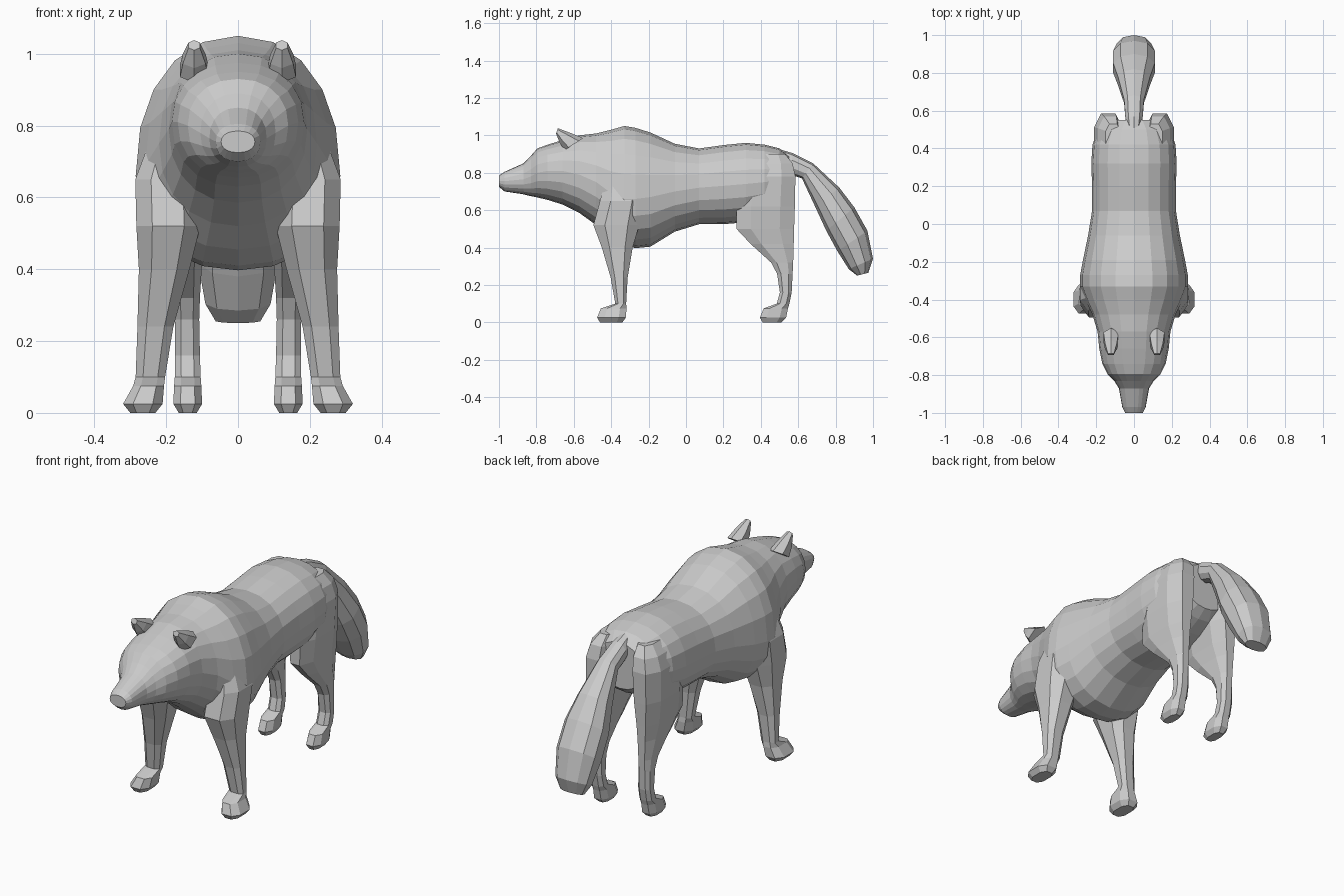
import bpy, bmesh, math
from mathutils import Vector


def round_profile(n, power=2.2):
    """Superellipse: u runs along the ring's first axis, v across it."""
    pts = []
    for i in range(n):
        a = 2 * math.pi * i / n
        c, s = math.cos(a), math.sin(a)
        pts.append((math.copysign(abs(c) ** (2 / power), c),
                    math.copysign(abs(s) ** (2 / power), s)))
    return pts


BOXY = [(1, .5), (.5, 1), (-.5, 1), (-1, .5), (-1, -.5), (-.5, -1), (.5, -1), (1, -.5)]


def loft(name, rings, profile):
    """Ring = (y1, z1, y2, z2, centre x, half width, position of widest point)."""
    bm = bmesh.new()
    loops = []
    for y1, z1, y2, z2, cx, w, m in rings:
        p, q = Vector((cx, y1, z1)), Vector((cx, y2, z2))
        mid = p.lerp(q, m)
        loops.append([bm.verts.new(mid + ((p - mid) * u if u > 0 else (q - mid) * -u)
                                   + Vector((w * v, 0, 0))) for u, v in profile])
    n = len(profile)
    for a, b in zip(loops, loops[1:]):
        for i in range(n):
            j = (i + 1) % n
            bm.faces.new((a[i], a[j], b[j], b[i]))
    bm.faces.new(loops[0])
    bm.faces.new(loops[-1][::-1])
    bmesh.ops.recalc_face_normals(bm, faces=bm.faces)
    mesh = bpy.data.meshes.new(name)
    bm.to_mesh(mesh)
    bm.free()
    ob = bpy.data.objects.new(name, mesh)
    bpy.context.collection.objects.link(ob)
    return ob


def union(target, part):
    mod = target.modifiers.new("join", 'BOOLEAN')
    mod.operation, mod.solver, mod.object = 'UNION', 'EXACT', part
    bpy.context.view_layer.objects.active = target
    bpy.ops.object.modifier_apply(modifier=mod.name)
    bpy.data.objects.remove(part)


# head and trunk: y, top, bottom, half width, height of the widest point
trunk = [
    (-1.00, .785, .725, .047, .755), (-.97, .805, .700, .062, .755),
    (-.87, .850, .685, .080, .765), (-.83, .890, .675, .105, .78),
    (-.795, .930, .668, .140, .80), (-.74, .950, .655, .168, .81),
    (-.66, .975, .630, .184, .81), (-.57, 1.00, .585, .193, .79),
    (-.48, 1.01, .520, .220, .75), (-.40, 1.03, .455, .258, .69),
    (-.33, 1.05, .410, .285, .66), (-.27, 1.04, .397, .285, .66),
    (-.19, 1.015, .405, .270, .67), (-.06, .955, .485, .243, .70),
    (.07, .930, .525, .222, .72), (.20, .948, .525, .222, .73),
    (.32, .960, .535, .226, .74), (.42, .950, .570, .220, .75),
    (.50, .930, .610, .190, .76), (.55, .890, .650, .130, .77),
]
wolf = loft("wolf_body", [(y, t, y, b, 0, w, (t - m) / (t - b)) for y, t, b, w, m in trunk],
            round_profile(20))

# legs: height, front y, back y, inner x, outer x
front_leg = [
    (.80, -.42, -.27, .12, .23), (.65, -.46, -.23, .11, .286), (.52, -.495, -.25, .105, .283),
    (.40, -.45, -.285, .135, .276), (.24, -.403, -.312, .180, .280), (.10, -.378, -.320, .203, .285),
    (.075, -.455, -.318, .206, .292), (.025, -.475, -.322, .210, .320), (0, -.460, -.340, .230, .300),
]
hind_leg = [
    (.90, .38, .53, .07, .15), (.85, .32, .570, .06, .19), (.78, .29, .585, .06, .212),
    (.62, .27, .582, .07, .208), (.50, .27, .578, .09, .196), (.42, .345, .576, .10, .186),
    (.32, .455, .573, .106, .178), (.26, .487, .570, .108, .176), (.16, .502, .565, .106, .176),
    (.10, .485, .553, .104, .176), (.075, .415, .545, .102, .178), (.025, .395, .535, .100, .180),
    (0, .410, .510, .115, .165),
]
for name, rows in (("front_leg", front_leg), ("hind_leg", hind_leg)):
    for side in (-1, 1):
        union(wolf, loft(name, [(f, z, b, z, side * (i + o) / 2, (o - i) / 2, .5)
                                for z, f, b, i, o in rows], BOXY))

# bushy tail, ring by ring from the rump down
tail = [
    (.47, .935, .47, .87, .03), (.57, .905, .56, .79, .048), (.68, .850, .62, .77, .055),
    (.82, .720, .69, .62, .088), (.90, .615, .75, .49, .115), (.97, .490, .81, .38, .116),
    (1.0, .340, .87, .285, .095), (.975, .265, .915, .250, .065),
]
union(wolf, loft("tail", [r[:4] + (0, r[4], .5) for r in tail], round_profile(10)))

# ears leaning forward
ear = [(-.55, .985, -.65, .92, .045), (-.615, 1.012, -.675, .96, .036),
       (-.685, 1.038, -.695, 1.01, .018)]
for side in (-1, 1):
    union(wolf, loft("ear", [r[:4] + (side * .122, r[4], .5) for r in ear], round_profile(6)))

# faceted finish
for poly in wolf.data.polygons:
    poly.use_smooth = False
